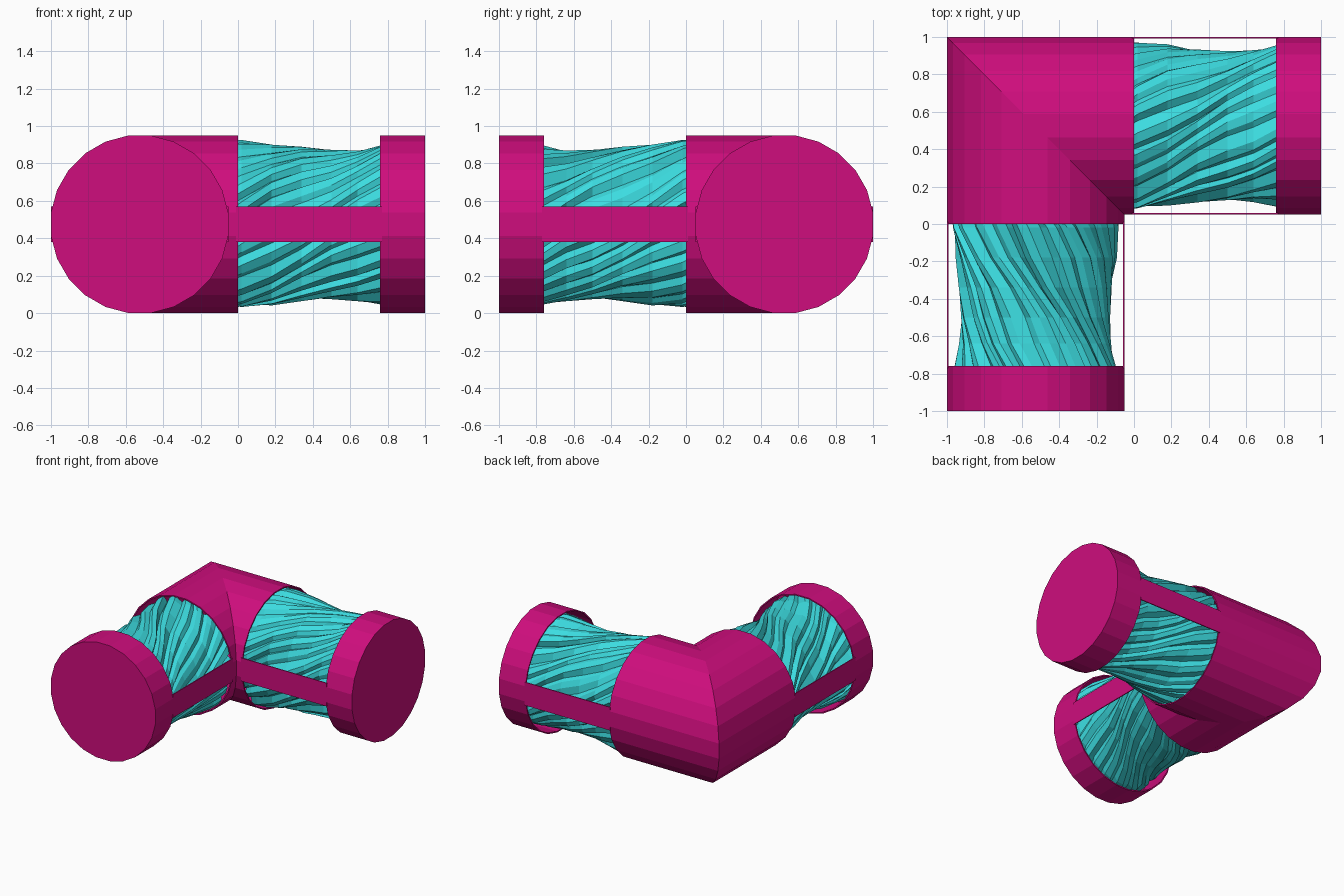
import bpy, bmesh, math, random
from mathutils import Matrix, Vector

if "Cube" in bpy.data.objects:
    bpy.data.objects.remove(bpy.data.objects["Cube"])

random.seed(7)
SIDES, APO = 24, 0.474            # pipe sides, radius to the flats
R = APO / math.cos(math.pi / SIDES)
AX, CZ = 0.526, 0.475             # offset of each leg's axis, axis height


def material(name, rgb):
    m = bpy.data.materials.new(name)
    m.diffuse_color = (*rgb, 1)
    m.use_nodes = True
    m.node_tree.nodes["Principled BSDF"].inputs["Base Color"].default_value = m.diffuse_color
    return m


MAGENTA = material("magenta", (0.62, 0.004, 0.205))
TEAL = material("teal", (0.045, 0.72, 0.75))

# each leg is modelled along +x around its own axis, then placed
LEGS = {
    "right": Matrix.Translation((0, AX, CZ)),
    "front": Matrix.Translation((-AX, 0, CZ)) @ Matrix.Rotation(-math.pi / 2, 4, 'Z'),
}


def loft(name, rings, mat, matrix=Matrix(), cap_start=False, cap_end=False, thick=0):
    bm = bmesh.new()
    vs = [[bm.verts.new(matrix @ Vector(p)) for p in ring] for ring in rings]
    n = len(vs[0])
    for a, b in zip(vs, vs[1:]):
        for i in range(n):
            bm.faces.new((a[i], a[(i + 1) % n], b[(i + 1) % n], b[i]))
    if cap_start:
        bm.faces.new(vs[0][::-1])
    if cap_end:
        bm.faces.new(vs[-1])
    bmesh.ops.recalc_face_normals(bm, faces=bm.faces)
    # an open tube has no clear inside: make the first face point outward
    if thick:
        bm.faces.ensure_lookup_table()
        f = bm.faces[SIDES // 4]
        if f.normal.z * (f.calc_center_median().z - CZ) < 0:
            bmesh.ops.reverse_faces(bm, faces=bm.faces)
    me = bpy.data.meshes.new(name)
    bm.to_mesh(me)
    bm.free()
    me.materials.append(mat)
    ob = bpy.data.objects.new(name, me)
    bpy.context.collection.objects.link(ob)
    if thick:
        s = ob.modifiers.new("wall", 'SOLIDIFY')
        s.thickness, s.offset = thick, -1
    return ob


def circle():
    return [(R * math.cos(a), R * math.sin(a)) for a in
            ((i + 0.5) * 2 * math.pi / SIDES for i in range(SIDES))]


# mitred elbow shell
loft("elbow_shell", [
    [(0, AX + u, CZ + w) for u, w in circle()],
    [(-AX - u, AX + u, CZ + w) for u, w in circle()],
    [(-AX - u, 0, CZ + w) for u, w in circle()]], MAGENTA, thick=0.01)

# one irregular pleated cross-section: (angle, radius) with sharp folds
FOLDS = 22
step = 2 * math.pi / FOLDS
pleats = []
for i in range(FOLDS):
    a = (i + random.uniform(-0.2, 0.2)) * step
    r = 1 + random.uniform(-0.03, 0.012)
    pleats += [(a, r), (a + 0.4 * step, r - 0.012),
               (a + 0.66 * step, r - random.uniform(0.05, 0.09))]

# core stations: position along the leg, radius
STATIONS = [(-0.04, 0.456), (0.02, 0.455), (0.18, 0.435), (0.34, 0.415), (0.5, 0.405),
            (0.64, 0.412), (0.78, 0.438), (0.97, 0.45)]


def core_ring(x, rad):
    ring = []
    for a, r in pleats:
        t = a - 1.35 * x + 0.05 * math.sin(9 * x + 3 * a)
        q = rad * (r + 0.012 * math.sin(7 * x + 5 * a))
        ring.append((x, q * math.cos(t), q * math.sin(t)))
    return ring


for leg, mtx in LEGS.items():
    # twisted core
    loft(leg + "_twisted_core", [core_ring(x, r) for x, r in STATIONS],
         TEAL, mtx, cap_start=True, cap_end=True)
    # end cap, hollow towards the core
    loft(leg + "_end_cap", [[(x, u, w) for u, w in circle()] for x in (0.76, 1.0)],
         MAGENTA, mtx, cap_end=True, thick=0.01)
    # flat connecting bars on both sides of the leg
    for side, s in (("left", 1), ("right", -1)):
        bar = [(s * (APO - 0.008), -0.095), (s * APO, -0.095),
               (s * APO, 0.095), (s * (APO - 0.008), 0.095)]
        loft(f"{leg}_{side}_bar", [[(x, y, z) for y, z in bar] for x in (-0.01, 0.77)],
             MAGENTA, mtx, cap_start=True, cap_end=True)
